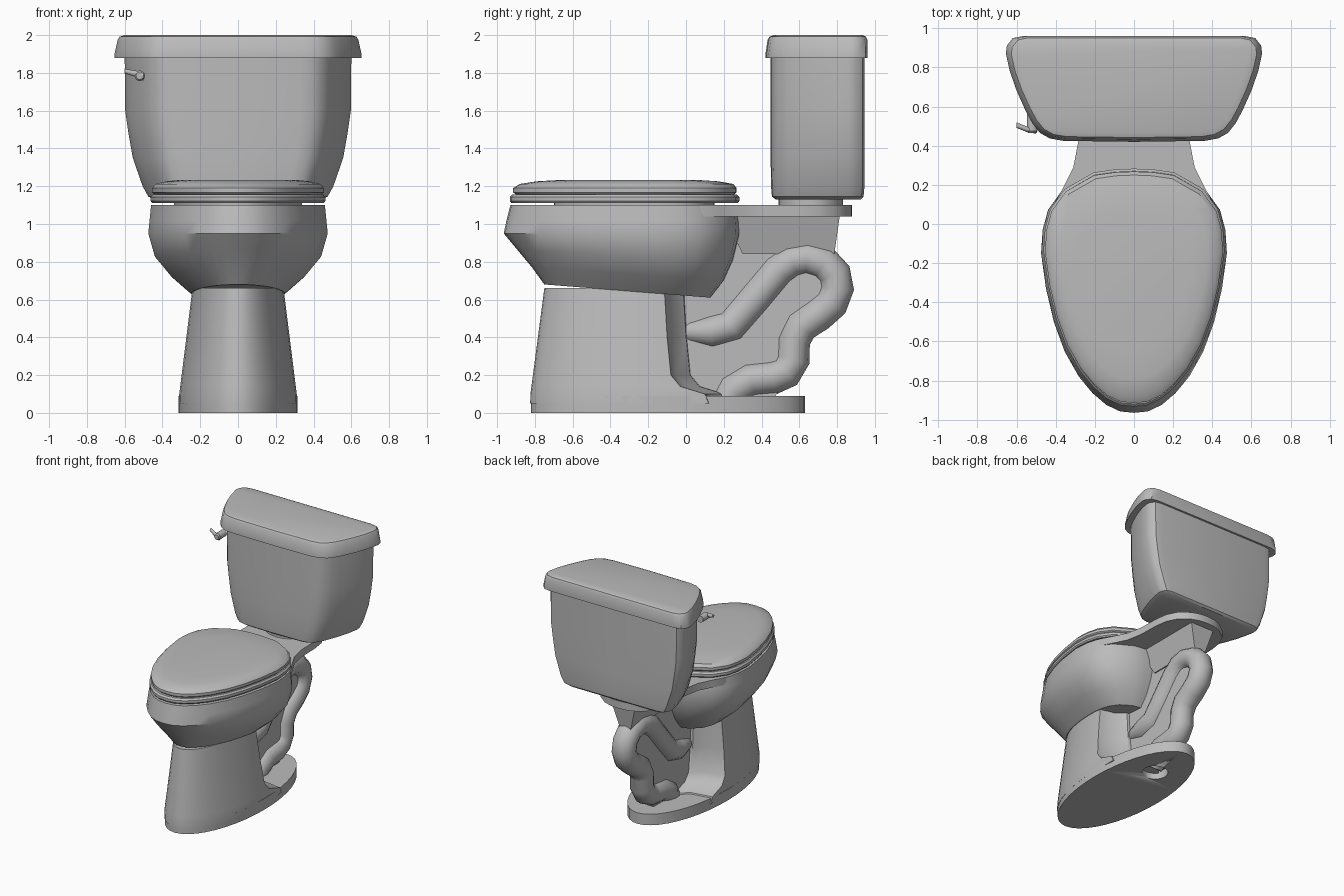
import bpy, bmesh, math
from mathutils import Vector

if "Cube" in bpy.data.objects:
    bpy.data.objects.remove(bpy.data.objects["Cube"])

MAT = bpy.data.materials.new("grey_ceramic")
MAT.diffuse_color = (0.5, 0.5, 0.5, 1)
MAT.use_nodes = True
MAT.node_tree.nodes["Principled BSDF"].inputs["Base Color"].default_value = MAT.diffuse_color


def finish(bm, name, angle=35):
    bmesh.ops.recalc_face_normals(bm, faces=bm.faces)
    me = bpy.data.meshes.new(name)
    bm.to_mesh(me)
    bm.free()
    me.materials.append(MAT)
    ob = bpy.data.objects.new(name, me)
    bpy.context.collection.objects.link(ob)
    bpy.ops.object.select_all(action='DESELECT')
    ob.select_set(True)
    bpy.context.view_layer.objects.active = ob
    bpy.ops.object.shade_smooth_by_angle(angle=math.radians(angle))
    return ob


def loft(name, rings, angle=35):
    """Skin a stack of closed rings and cap both ends."""
    bm = bmesh.new()
    vs = [[bm.verts.new(p) for p in r] for r in rings]
    n = len(vs[0])
    for a, b in zip(vs, vs[1:]):
        for i in range(n):
            j = (i + 1) % n
            bm.faces.new((a[i], a[j], b[j], b[i]))
    bm.faces.new(vs[0])
    bm.faces.new(vs[-1])
    return finish(bm, name, angle)


def mirrored(half):
    """Close a half outline that starts and ends on x = 0."""
    return half + [(-x, y) for x, y in reversed(half[1:-1])]


def fitted(outline, zf, zb, yf, yb, hw):
    """Fit an outline to a depth range and half width, tilting front to back."""
    y0, y1 = min(p[1] for p in outline), max(p[1] for p in outline)
    w = max(p[0] for p in outline)
    out = []
    for x, y in outline:
        t = (y - y0) / (y1 - y0)
        out.append((x / w * hw, yf + t * (yb - yf), zf + t * (zb - zf)))
    return out


def stack(name, outline, rows, angle=35):
    return loft(name, [fitted(outline, *r) for r in rows], angle)


EGG = mirrored([(0, -.96), (.07, -.953), (.14, -.92), (.21, -.86), (.28, -.775), (.35, -.65),
                (.405, -.5), (.445, -.33), (.47, -.15), (.462, -.03), (.435, .07),
                (.36, .175), (.21, .262), (.1, .278), (0, .282)])
TANK = mirrored([(0, .42), (.36, .425), (.43, .437), (.48, .465), (.52, .515), (.555, .58),
                 (.6, .68), (.635, .78), (.655, .87), (.65, .91), (.62, .948),
                 (.56, .96), (0, .96)])

# Bowl
stack("bowl", EGG, [
    (.68, .61, -.75, .13, .25), (.77, .70, -.815, .2, .355), (.86, .81, -.89, .25, .44),
    (.95, .95, -.965, .285, .475), (1.02, 1.02, -.95, .28, .468), (1.10, 1.10, -.93, .27, .46)])

# Seat and seat lid
stack("seat", EGG, [
    (1.112, 1.112, -.925, .275, .455), (1.122, 1.122, -.933, .283, .463),
    (1.142, 1.142, -.933, .283, .463), (1.155, 1.155, -.92, .27, .452)])
stack("seat_lid", EGG, [
    (1.155, 1.155, -.9, .255, .44), (1.168, 1.168, -.915, .268, .455),
    (1.19, 1.19, -.915, .268, .455), (1.212, 1.212, -.88, .25, .435),
    (1.226, 1.226, -.79, .17, .38), (1.234, 1.234, -.65, .05, .3)])
stack("seat_spacer", EGG, [(1.09, 1.09, -.7, .15, .34), (1.13, 1.13, -.7, .15, .34)])

# Deck behind the bowl that carries the tank
deck = mirrored([(0, -.05), (.42, -.05), (.42, .08), (.365, .18), (.31, .29), (.285, .42),
                 (.28, .6), (.265, .7), (.22, .79), (.14, .85), (.07, .875), (0, .88)])
loft("deck", [[(x, y, z) for x, y in deck] for z in (1.04, 1.10)])
loft("tank_gasket", [[(.19 * math.cos(a), .66 + .17 * math.sin(a), z)
                      for a in [i * math.tau / 24 for i in range(24)]] for z in (1.09, 1.14)])

# Tank and its lid
stack("tank", TANK, [
    (1.13, 1.13, .475, .925, .44), (1.145, 1.145, .455, .94, .475), (1.2, 1.2, .45, .945, .505),
    (1.35, 1.35, .448, .945, .557), (1.48, 1.48, .447, .945, .58), (1.6, 1.6, .447, .945, .597),
    (1.89, 1.89, .447, .945, .6)])
stack("tank_lid", TANK, [
    (1.88, 1.88, .42, .962, .655), (1.895, 1.895, .42, .962, .655),
    (1.975, 1.975, .432, .96, .637), (1.992, 1.992, .442, .952, .627),
    (2.0, 2.0, .465, .935, .6)])

# Flush lever: hub plus tapered arm
RING = [i * math.tau / 12 for i in range(12)]
loft("lever_hub", [[(-.52 + r * math.cos(a), y, 1.785 + r * math.sin(a)) for a in RING]
                   for y, r in ((.56, .028), (.475, .028), (.465, .02))])
loft("lever_arm", [[(x, y + .014 * math.cos(a), z + r * math.sin(a)) for a in RING]
                   for x, y, z, r in ((-.5, .475, 1.782, .022), (-.55, .485, 1.797, .016),
                                      (-.6, .505, 1.81, .012))])

# Foot slab with a drain hole underneath
foot = [(.315 * math.cos(a), -.095 + .725 * math.sin(a))
        for a in [i * math.tau / 40 for i in range(40)]]
slab = loft("foot_slab", [[(x, y, z) for x, y in foot] for z in (0, .09)])
cutter = loft("drain_cutter", [[(.1 * math.cos(a), .25 + .1 * math.sin(a), z)
                                for a in [i * math.tau / 20 for i in range(20)]] for z in (-.1, .07)])
cutter.hide_render = True
cutter.hide_viewport = True
mod = slab.modifiers.new("drain_hole", 'BOOLEAN')
mod.operation = 'DIFFERENCE'
mod.object = cutter

# Pedestal: rounded front, scooped back
rings = []
for z, ye in ((.05, .12), (.1, .1), (.14, -.03), (.2, -.08), (.4, -.1), (.66, -.115)):
    k = max(0, z - .09) / .57
    depth, width = .725 - .075 * k, .315 - .072 * k
    half = [(width * math.sin(a), -.1 - depth * math.cos(a))
            for a in [i * math.pi / 24 for i in range(12)]]
    half += [(width * .985, ye), (.13, ye + .03), (.06, ye + .1), (0, ye + .11)]
    rings.append([(x, y, z) for x, y in mirrored(half)])
loft("pedestal", rings)

# Thin web between pedestal, trap pipe and deck
web = [(-.1, .05), (.45, .05), (.57, .25), (.58, .42), (.75, .58), (.78, .85),
       (.805, 1.05), (-.1, 1.05)]
loft("web", [[(x, y, z) for y, z in web] for x in (-.04, .04)])
loft("deck_neck", [[(-w, y0, z), (w, y0, z), (w, y1, z), (-w, y1, z)]
                   for z, y0, y1, w in ((.84, .3, .785, .05), (1.05, .2, .815, .11))])

# Trap pipe swept along a smoothed path
path = [(-.07, .425, .012), (.02, .43, .06), (.13, .43, .087), (.24, .46, .09), (.36, .6, .09),
        (.49, .755, .09), (.56, .805, .09), (.64, .823, .09), (.73, .795, .09), (.785, .735, .09),
        (.8, .66, .09), (.77, .58, .09), (.7, .52, .09), (.61, .46, .09), (.57, .38, .088),
        (.567, .28, .088), (.53, .215, .088), (.46, .187, .09), (.34, .175, .09),
        (.25, .12, .09), (.21, .06, .08)]
rings = []
for i, (y, z, r) in enumerate(path):
    a, b = path[max(i - 1, 0)], path[min(i + 1, len(path) - 1)]
    t = Vector((0, b[0] - a[0], b[1] - a[1])).normalized()
    side = Vector((0, -t.z, t.y))
    rings.append([Vector((0, y, z)) + r * (math.cos(q) * side + math.sin(q) * Vector((1.05, 0, 0)))
                  for q in [k * math.tau / 14 for k in range(14)]])
loft("trap_pipe", rings, 50)
